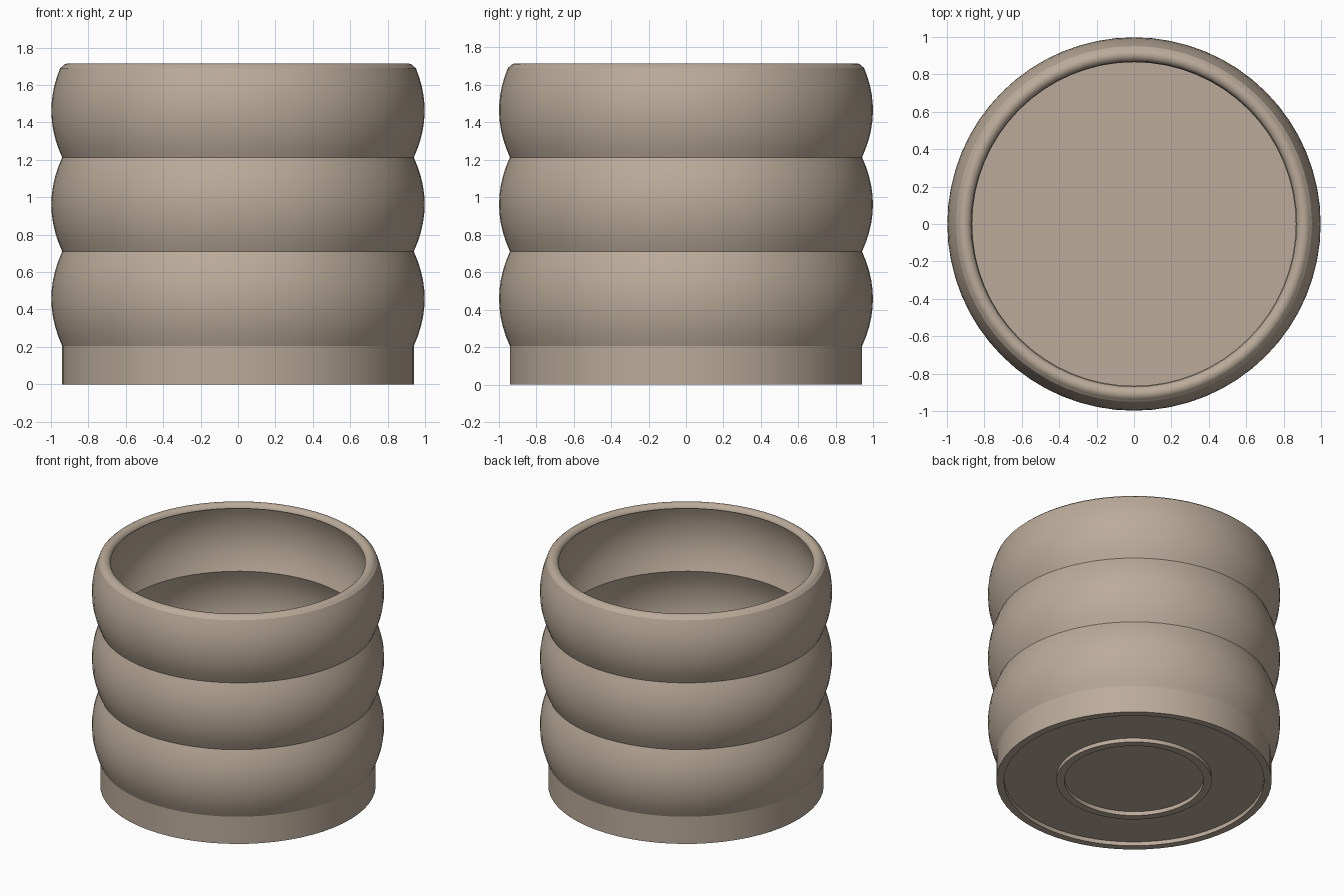
import bpy, bmesh, math

if "Cube" in bpy.data.objects:
    bpy.data.objects.remove(bpy.data.objects["Cube"])

SEG = 64
BANDS = [0.205, 0.71, 1.213, 1.715]   # heights of the grooves between bulges
R_OUT, R_IN, SWELL = 0.94, 0.865, 0.058


def bulge(r, z0, z1, steps=10, stop=1.0):
    """Circular-looking bowed wall between two heights."""
    pts = []
    for i in range(steps + 1):
        t = i / steps * stop
        pts.append((r + SWELL * (1 - (2 * t - 1) ** 2), z0 + (z1 - z0) * t))
    return pts


# Underside: foot rim, shallow recess and a raised ring
profile = [(0, 0.03), (0.475, 0.03), (0.475, 0.0), (0.53, 0.0), (0.53, 0.03),
           (0.888, 0.03), (0.888, 0.0), (R_OUT, 0.0)]

# Outer wall: three stacked bulges, the top one stopping below the lip
for k in range(3):
    profile += bulge(R_OUT, BANDS[k], BANDS[k + 1], stop=0.95 if k == 2 else 1.0)

# Rounded lip
for i in range(1, 12):
    a = math.radians(24 + (180 - 24) * i / 12)
    profile.append((0.908 + 0.04 * math.cos(a), 1.675 + 0.04 * math.sin(a)))

# Inner wall follows the outer one at constant thickness
for k in (2, 1, 0):
    profile += bulge(R_IN, BANDS[k], BANDS[k + 1], stop=0.95 if k == 2 else 1.0)[::-1]

# Inside floor
profile += [(R_IN, 0.1), (0, 0.1)]

# Remove repeated groove points
clean = [profile[0]]
for p in profile[1:]:
    if math.dist(p, clean[-1]) > 1e-4:
        clean.append(p)

# Lathe the profile around z
bm = bmesh.new()
verts = [bm.verts.new((r, 0, z)) for r, z in clean]
edges = [bm.edges.new(pair) for pair in zip(verts, verts[1:])]
bmesh.ops.spin(bm, geom=verts + edges, cent=(0, 0, 0), axis=(0, 0, 1),
               angle=2 * math.pi, steps=SEG, use_merge=True)
bmesh.ops.remove_doubles(bm, verts=bm.verts, dist=1e-5)
bmesh.ops.recalc_face_normals(bm, faces=bm.faces)
mesh = bpy.data.meshes.new("ribbed_pot")
bm.to_mesh(mesh)
bm.free()

pot = bpy.data.objects.new("ribbed_pot", mesh)
bpy.context.collection.objects.link(pot)
clay = bpy.data.materials.new("beige clay")
clay.diffuse_color = (0.50, 0.41, 0.325, 1)
clay.use_nodes = True
clay.node_tree.nodes["Principled BSDF"].inputs["Base Color"].default_value = clay.diffuse_color
mesh.materials.append(clay)

bpy.context.view_layer.objects.active = pot
pot.select_set(True)
bpy.ops.object.shade_smooth_by_angle(angle=math.radians(22))
